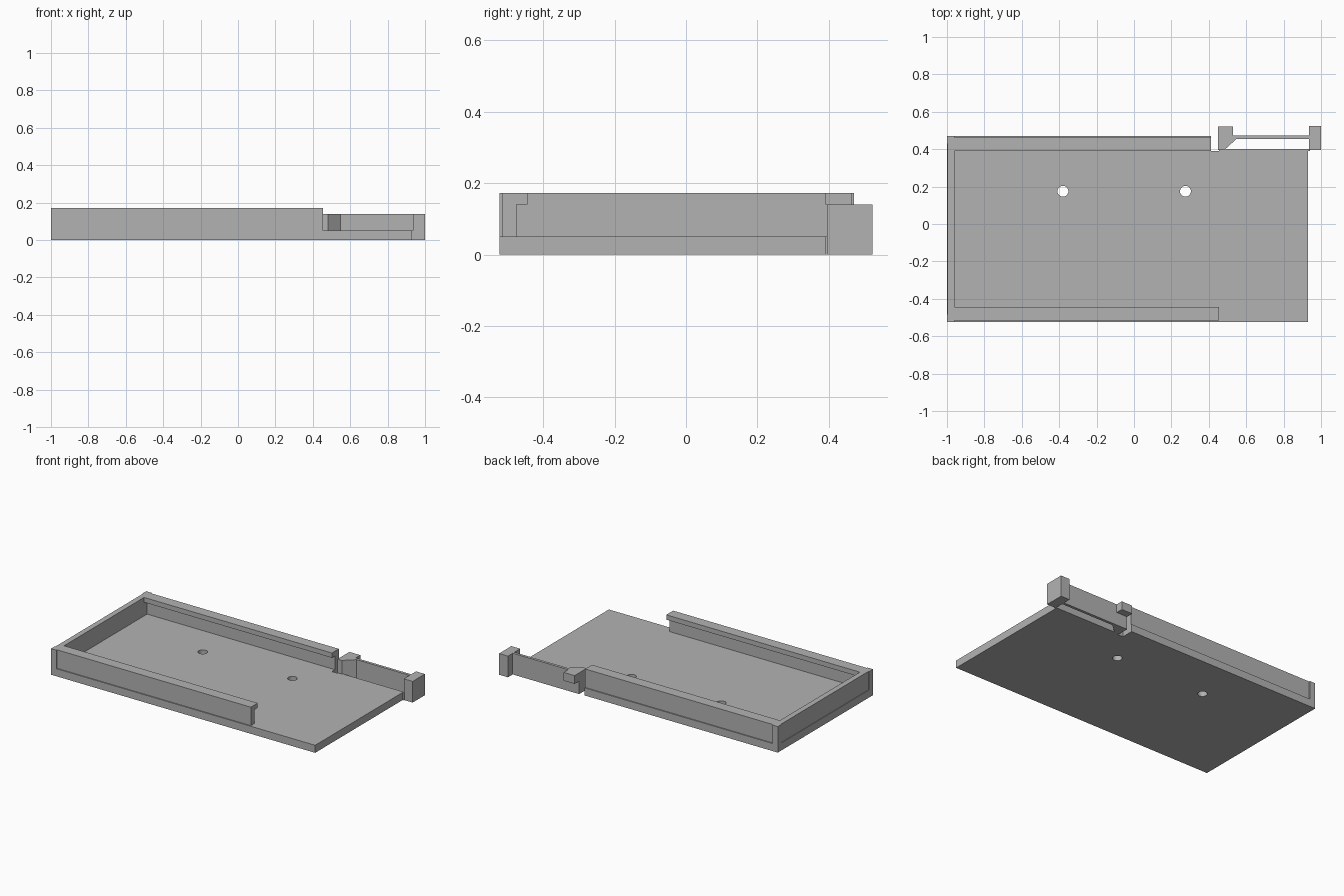
import bpy, bmesh, math

if "Cube" in bpy.data.objects:
    bpy.data.objects.remove(bpy.data.objects["Cube"])

grey = bpy.data.materials.new("plain grey")
grey.diffuse_color = (0.45, 0.45, 0.45, 1)
grey.use_nodes = True
grey.node_tree.nodes["Principled BSDF"].inputs["Base Color"].default_value = grey.diffuse_color


def prism(name, outline, low, high, axis="z"):
    """Extrude an outline: (x, y) along z, or (y, z) along x."""
    def place(p, t):
        return (p[0], p[1], t) if axis == "z" else (t, p[0], p[1])
    bm = bmesh.new()
    a = [bm.verts.new(place(p, low)) for p in outline]
    b = [bm.verts.new(place(p, high)) for p in outline]
    bm.faces.new(a)
    bm.faces.new(b)
    n = len(outline)
    for i in range(n):
        j = (i + 1) % n
        bm.faces.new((a[i], a[j], b[j], b[i]))
    bmesh.ops.recalc_face_normals(bm, faces=bm.faces)
    mesh = bpy.data.meshes.new(name)
    bm.to_mesh(mesh)
    bm.free()
    mesh.materials.append(grey)
    ob = bpy.data.objects.new(name, mesh)
    bpy.context.collection.objects.link(ob)
    return ob


def box(name, x0, x1, y0, y1, z0, z1):
    return prism(name, [(x0, y0), (x1, y0), (x1, y1), (x0, y1)], z0, z1)


FLOOR, RIM, LIP, ARM = 0.05, 0.172, 0.14, 0.14
FRONT, BACK = -0.523, 0.47

# Floor plate, stepped in at the back right to free the latch
plate = prism("floor_plate", [(-1, FRONT), (0.93, FRONT), (0.93, 0.40), (0.455, 0.40),
                              (0.455, 0.39), (0.413, 0.39), (0.413, BACK), (-1, BACK)], 0, FLOOR)

# Two screw holes through the floor
for i, x in enumerate((-0.38, 0.275)):
    ring = [(x + 0.029 * math.cos(math.tau * k / 32), 0.175 + 0.029 * math.sin(math.tau * k / 32))
            for k in range(32)]
    cutter = prism(f"hole_cutter_{i + 1}", ring, -0.05, 0.1)
    cutter.hide_render = True
    cutter.hide_viewport = True
    cut = plate.modifiers.new("screw_hole", "BOOLEAN")
    cut.operation, cut.solver, cut.object = "DIFFERENCE", "EXACT", cutter

# Side rails with an inward lip, slightly recessed from the floor edge
for name, edge, s, end in (("front_rail", FRONT, 1, 0.455), ("back_rail", BACK, -1, 0.413)):
    section = [(0.007, FLOOR), (0.048, FLOOR), (0.048, LIP), (0.079, LIP), (0.079, RIM), (0.007, RIM)]
    prism(name, [(edge + s * d, z) for d, z in section], -0.965, end, "x")

# Left end wall between two corner posts
box("left_wall", -0.996, -0.96, FRONT + 0.035, BACK - 0.035, FLOOR, RIM)
box("front_corner_post", -1, -0.96, FRONT, FRONT + 0.04, FLOOR, RIM)
box("back_corner_post", -1, -0.96, BACK - 0.04, BACK, FLOOR, RIM)

# Latch: anchor block, thin spring arm with hooked nose, finger tab
box("latch_block", 0.935, 1, 0.395, 0.523, 0, ARM)
box("latch_bridge", 0.925, 0.94, 0.39, 0.40, 0, FLOOR)
prism("latch_arm", [(0.94, 0.455), (0.94, 0.473), (0.45, 0.473), (0.45, 0.395),
                    (0.482, 0.395), (0.548, 0.455)], 0, ARM)
box("finger_tab", 0.45, 0.53, 0.473, 0.52, 0.085, ARM)
